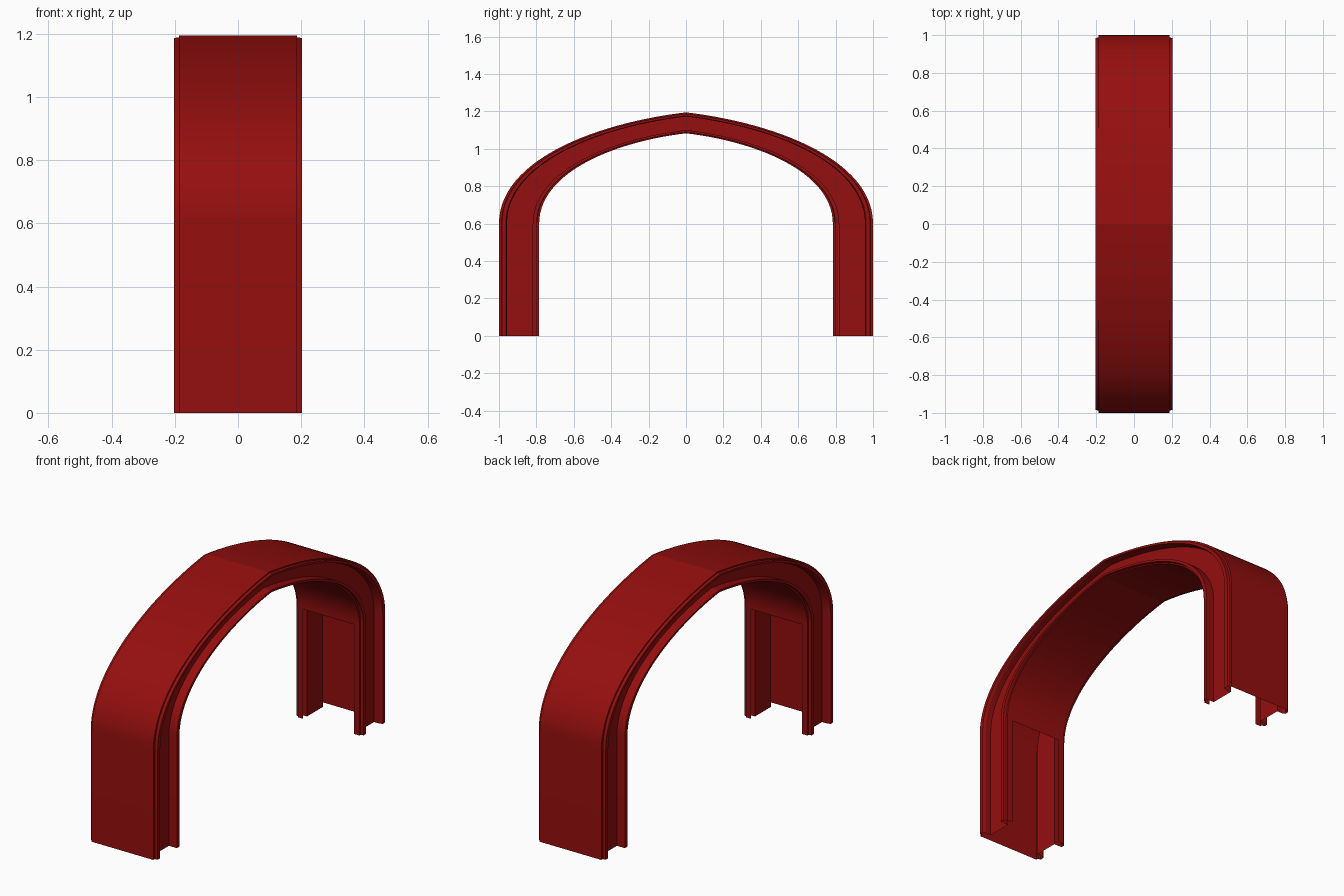
import bpy, bmesh, math
from mathutils import Vector
from mathutils.geometry import interpolate_bezier

if "Cube" in bpy.data.objects:
    bpy.data.objects.remove(bpy.data.objects["Cube"], do_unlink=True)

red = bpy.data.materials.new("deep_red")
red.use_nodes = True
red.diffuse_color = (0.3, 0.0045, 0.0045, 1)
red.node_tree.nodes["Principled BSDF"].inputs["Base Color"].default_value = red.diffuse_color

SPRING = 0.6      # height where the straight legs end
STEPS = 28        # segments in each half of the arch
SLOPE = 0.12      # pitch at the pointed crown


def half_curve(reach, top):
    """Curve in the y-z plane from the leg top to the crown."""
    rise = top - SPRING
    handle = reach * 0.5
    pts = interpolate_bezier(
        Vector((0, reach, SPRING)), Vector((0, reach, SPRING + rise * 0.56)),
        Vector((0, handle, top - SLOPE * handle)), Vector((0, 0, top)), STEPS + 1)
    return [Vector(p) for p in pts]


def whole_curve(reach, top, legs):
    half = half_curve(reach, top)
    if legs:
        half.insert(0, Vector((0, reach, 0)))
    mirrored = [Vector((0, -p.y, p.z)) for p in half[:-1]]
    return half + mirrored[::-1]


def sweep(name, section, legs):
    """Sweep a section of (x, depth) pairs; depth 0 is outside, 1 is inside."""
    outer = whole_curve(1.0, 1.195, legs)
    inner = whole_curve(0.785, 1.083, legs)
    bm = bmesh.new()
    rows = []
    for a, b in zip(outer, inner):
        rows.append([bm.verts.new(a.lerp(b, d) + Vector((x, 0, 0))) for x, d in section])
    for r, s in zip(rows, rows[1:]):
        for i in range(len(section) - 1):
            bm.faces.new((r[i], r[i + 1], s[i + 1], s[i]))
    mesh = bpy.data.meshes.new(name)
    bm.to_mesh(mesh)
    bm.free()
    mesh.materials.append(red)
    obj = bpy.data.objects.new(name, mesh)
    bpy.context.collection.objects.link(obj)
    bpy.ops.object.select_all(action="DESELECT")
    obj.select_set(True)
    bpy.context.view_layer.objects.active = obj
    bpy.ops.object.shade_smooth_by_angle(angle=math.radians(11))
    return obj


# Channel: outer plate, stepped outer rails, recessed webs, inner rails
WEB = 0.155
side = [(0.187, 0.0), (0.187, 0.06), (0.203, 0.07), (0.203, 0.17), (0.187, 0.2),
        (WEB, 0.2), (WEB, 0.84), (0.203, 0.84), (0.203, 0.94), (0.187, 0.95),
        (0.187, 1.0), (WEB, 1.0)]
section = [(-x, d) for x, d in side[::-1]] + side
sweep("arch_channel", section, legs=True)

# Plate closing the inside of the curved part only
sweep("inner_arch_plate", [(WEB, 1.0), (-WEB, 1.0)], legs=False)
